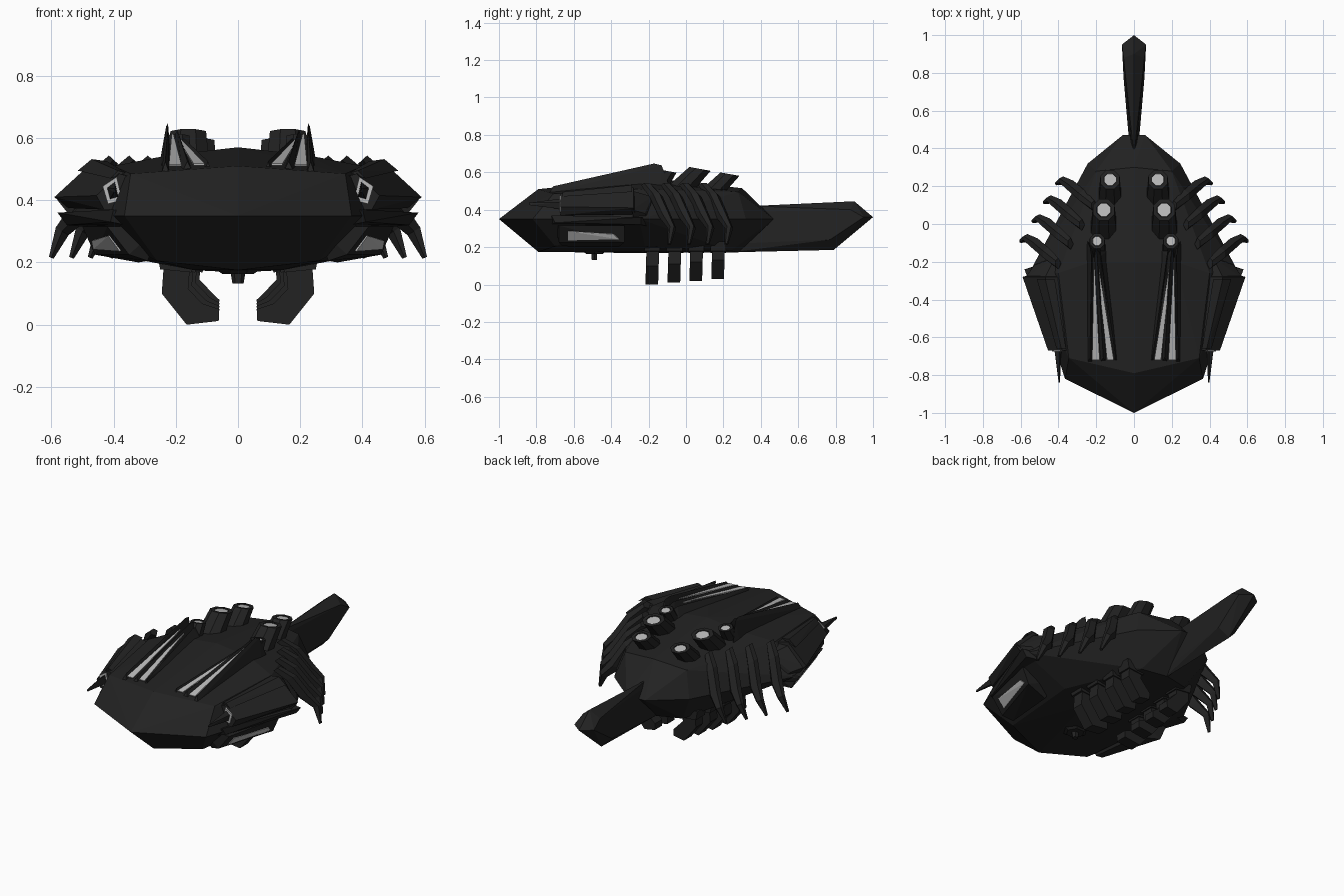
import bpy, bmesh, math
from mathutils import Vector as V

if "Cube" in bpy.data.objects:
    bpy.data.objects.remove(bpy.data.objects["Cube"])


def material(name, g):
    m = bpy.data.materials.new(name)
    m.diffuse_color = (g, g, g, 1)
    m.use_nodes = True
    m.node_tree.nodes["Principled BSDF"].inputs["Base Color"].default_value = m.diffuse_color
    return m


DARK, SILVER = material("dark_metal", 0.016), material("silver", 0.5)


def finish(name, bm, mat, mirror=True):
    bmesh.ops.recalc_face_normals(bm, faces=bm.faces)
    me = bpy.data.meshes.new(name)
    bm.to_mesh(me)
    bm.free()
    me.materials.append(mat)
    ob = bpy.data.objects.new(name, me)
    bpy.context.collection.objects.link(ob)
    if mirror:
        md = ob.modifiers.new("mirror", 'MIRROR')
        md.use_mirror_merge = False
    return ob


def solid(name, pts, mat=DARK, mirror=True):
    """Faceted convex block through the given points."""
    bm = bmesh.new()
    for p in pts:
        bm.verts.new(p)
    r = bmesh.ops.convex_hull(bm, input=bm.verts[:])
    loose = [v for v in bm.verts if not v.link_faces]
    bmesh.ops.delete(bm, geom=loose, context='VERTS')
    bmesh.ops.dissolve_limit(bm, angle_limit=0.02, verts=bm.verts[:], edges=bm.edges[:])
    return finish(name, bm, mat, mirror)


def both(pts):
    return list(pts) + [(-x, y, z) for x, y, z in pts if x > 0]


def panel(name, pts, depth=0.006):
    """Thin silver sheet."""
    n = (V(pts[1]) - V(pts[0])).cross(V(pts[2]) - V(pts[0])).normalized() * depth
    return solid(name, [V(p) for p in pts] + [V(p) - n for p in pts], SILVER)


def rings(name, loops, mat=DARK):
    """Skin closed loops of points, with end caps."""
    bm = bmesh.new()
    vs = [[bm.verts.new(p) for p in lp] for lp in loops]
    n = len(vs[0])
    for a, b in zip(vs, vs[1:]):
        for i in range(n):
            bm.faces.new((a[i], a[(i + 1) % n], b[(i + 1) % n], b[i]))
    bm.faces.new(vs[0])
    bm.faces.new(vs[-1])
    return finish(name, bm, mat)


# main hull: nose, waist, rear
solid("hull", both([
    (0, -1, .35), (.365, -.82, .35), (.55, -.25, .35), (.245, .32, .35), (.06, .47, .35),
    (0, -.79, .51), (.345, -.71, .485), (.40, -.26, .51), (.22, -.2, .545), (0, -.2, .57),
    (.20, .28, .495), (0, .3, .515),
    (0, -.79, .175), (.26, -.70, .205), (.30, -.22, .205), (.14, -.25, .175), (0, -.25, .168),
    (.15, .24, .18), (0, .28, .172)]), mirror=False)

# tail blade
solid("tail", both([
    (0, .36, .42), (0, .90, .445), (0, 1, .36), (0, .79, .185), (0, .24, .172),
    (.012, .4, .39), (.055, .88, .40), (.064, .95, .36), (.055, .77, .24), (.014, .3, .22)]),
    mirror=False)

# shoulder pods with a raised strip
solid("side_pod", [
    (.36, -.28, .49), (.47, -.28, .52), (.59, -.28, .41), (.55, -.27, .375), (.38, -.26, .37),
    (.33, -.67, .47), (.38, -.67, .485), (.455, -.67, .415), (.43, -.67, .37), (.34, -.67, .37)])
solid("pod_strip", [
    (.42, -.29, .525), (.47, -.29, .532), (.515, -.29, .495),
    (.36, -.66, .488), (.385, -.66, .495), (.41, -.66, .470)])
solid("pod_rear", [
    (.40, -.30, .50), (.48, -.30, .505), (.58, -.29, .40), (.54, -.28, .35),
    (.42, -.18, .47), (.53, -.22, .38), (.50, -.2, .35)])
solid("waist_skirt", [
    (.40, -.72, .37), (.58, -.24, .36), (.55, -.24, .32), (.41, -.70, .33),
    (.3, -.70, .35), (.4, -.2, .35), (.36, -.72, .32), (.45, -.2, .31)])

# diamond light around the forward spike
panel("pod_light", [(.372, -.676, .40), (.418, -.676, .388), (.435, -.676, .445), (.39, -.676, .475)])
solid("forward_spike", [
    (.384, -.66, .41), (.412, -.66, .402), (.422, -.66, .44), (.396, -.66, .46),
    (.392, -.84, .425), (.399, -.84, .425), (.396, -.84, .437)])

# lower side windows
q = [V(p) for p in ((.42, -.68, .315), (.50, -.33, .315), (.46, -.33, .225), (.35, -.68, .225))]
solid("window_housing", q + [V((.25, -.70, .32)), V((.25, -.33, .32)),
                             V((.29, -.66, .205)), V((.32, -.36, .20))])


def on_quad(u, v):
    return q[0].lerp(q[1], u).lerp(q[3].lerp(q[2], u), v) + V((.005, -.001, -.003))


panel("side_window", [on_quad(.14, .3), on_quad(.14, .85), on_quad(.92, .78), on_quad(.84, .48)])

# roof fins and the silver slits between them
FINS = [("outer_fin", (.222, .245), (.215, .25), (.225, .647)),
        ("middle_fin", (.145, .18), (.17, .215), (.195, .625)),
        ("inner_fin", (.085, .108), (.14, .185), (.175, .60))]
for name, front, back, peak in FINS:
    solid(name, [
        (front[0], -.73, .49), (front[1], -.73, .49), (sum(front) / 2, -.71, .525),
        (back[0], -.14, .53), (back[1], -.14, .53), (back[0], -.12, .50), (back[1], -.08, .50),
        (peak[0], -.17, peak[1]), (peak[0] + .006, -.13, peak[1] - .01)])
panel("outer_slit", [(.182, -.72, .515), (.222, -.72, .515), (.213, -.24, .612), (.207, -.24, .612)])
panel("inner_slit", [(.107, -.72, .518), (.143, -.72, .518), (.193, -.24, .597), (.184, -.24, .597)])

# leaning exhaust stacks with silver caps
for k, (x, y, r, z, lean) in enumerate([(.195, -.09, .042, .605, .07),
                                        (.16, .075, .062, .618, .11),
                                        (.127, .235, .055, .59, .11)]):
    def ring(rad, dy, h, tilt=.18):
        out = []
        for i in range(8):
            a = math.radians(22.5 + 45 * i)
            cy = rad * math.sin(a)
            out.append((x + rad * math.cos(a), y + dy + cy, h - tilt * cy))
        return out
    rings(f"stack_{k}", [ring(r * 1.3, -lean * 1.4, z - .16), ring(r * 1.1, -lean * .5, z - .055),
                         ring(r, 0, z), ring(r * .65, 0, z), ring(r * .6, 0, z - .012)])
    rings(f"stack_cap_{k}", [ring(r * .62, 0, z - .012), ring(r * .6, 0, z - .003)], SILVER)

# swept side legs
LEGS = [(.60, -.08), (.535, .025), (.475, .125), (.41, .225)]
for k, (tx, ty) in enumerate(LEGS):
    path = [(tx - .20, ty - .13, .53), (tx - .145, ty - .08, .47), (tx - .09, ty - .03, .36),
            (tx - .035, ty + .005, .30), (tx, ty - .01, .215)]
    sizes = [(.03, .02), (.036, .032), (.034, .036), (.022, .024), (.010, .008)]
    loops = []
    for i, (p, (wy, wn)) in enumerate(zip(path, sizes)):
        t = V(path[min(i + 1, 4)]) - V(path[max(i - 1, 0)])
        n = V((-t.z, 0, t.x)).normalized() * wn
        w = V((0, wy, 0))
        c = V(p)
        loops.append([c + n + w * .5, c + w, c - n, c - w, c + n - w * .5])
    rings(f"side_leg_{k}", loops)

# landing hooks under the belly
HOOK = [(.235, .24), (.245, .10), (.165, 0), (.062, .012), (.06, .05),
        (.115, .068), (.16, .115), (.15, .24)]
for k, y in enumerate([-.18, -.062, .055, .172]):
    lift, inset = .01 * k, .012 * k
    loops = []
    for dy, s in [(-.034, 1), (.034, 1)]:
        loops.append([(x - inset * (x > .1), y + dy + .03 * (z - .1), z + lift) for x, z in HOOK])
    rings(f"landing_hook_{k}", loops)
    solid(f"hook_mount_{k}", [
        (a, y + s * .042, b) for s in (-1, 1)
        for a, b in ((.13 - inset, .23), (.26 - inset, .23), (.25 - inset, .178), (.15 - inset, .168))])

# belly turret and hexagonal base
hexa = [(math.cos(i * math.pi / 3), math.sin(i * math.pi / 3)) for i in range(6)]
solid("turret_base", [(.09 * a, -.49 + .09 * b, .19) for a, b in hexa] +
      [(.05 * a, -.49 + .05 * b, .163) for a, b in hexa], mirror=False)
solid("turret", [(.024 * a, -.49 + .018 * b, .17) for a, b in hexa] +
      [(.018 * a, -.49 + .016 * b, .132) for a, b in hexa], mirror=False)
